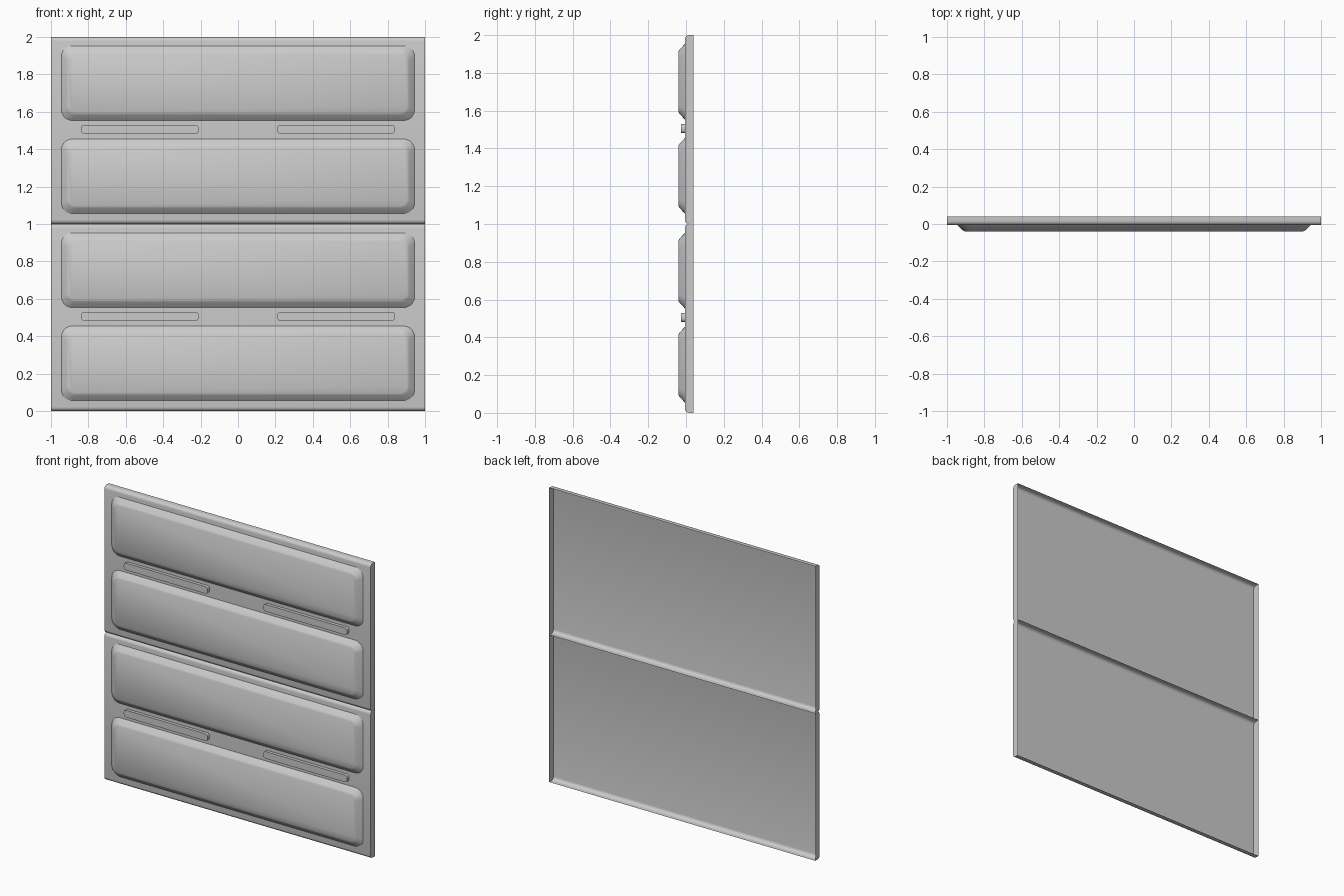
import bpy, bmesh
from math import sin, cos, pi, radians

cube = bpy.data.objects.get("Cube")
if cube:
    bpy.data.objects.remove(cube)

GREY = (0.6, 0.6, 0.6, 1)
metal = bpy.data.materials.new("grey metal")
metal.use_nodes = True
metal.diffuse_color = GREY
metal.node_tree.nodes["Principled BSDF"].inputs["Base Color"].default_value = GREY

BACK, SHEET = 0.04, -0.006   # open rear edge and front sheet, along y


def finish(name, bm):
    mesh = bpy.data.meshes.new(name)
    bm.to_mesh(mesh)
    bm.free()
    mesh.materials.append(metal)
    ob = bpy.data.objects.new(name, mesh)
    bpy.context.collection.objects.link(ob)
    bpy.ops.object.select_all(action='DESELECT')
    ob.select_set(True)
    bpy.context.view_layer.objects.active = ob
    bpy.ops.object.shade_smooth_by_angle(angle=radians(35))


def pan(name, z0, z1, r=0.022, steps=4):
    """Thin folded sheet with rounded long edges, walled ends and an open back."""
    arc = [pi / 2 * i / steps for i in range(steps + 1)]
    prof = [(BACK, z0)]
    prof += [(SHEET + r - r * sin(a), z0 + r - r * cos(a)) for a in arc]
    prof += [(SHEET + r - r * cos(a), z1 - r + r * sin(a)) for a in arc]
    prof += [(BACK, z1)]
    bm = bmesh.new()
    left, right = [[bm.verts.new((x, y, z)) for y, z in prof] for x in (1, -1)]
    for i in range(len(prof) - 1):
        bm.faces.new((right[i], left[i], left[i + 1], right[i + 1]))
    bm.faces.new(left[::-1])
    bm.faces.new(right)
    finish(name, bm)


def raised(name, x0, x1, z0, z1, layers):
    """Rounded rectangle rising from the sheet; layers are (inset, height, radius)."""
    bm = bmesh.new()
    corners = [(x1, z1, -1, -1), (x0, z1, 1, -1), (x0, z0, 1, 1), (x1, z0, -1, 1)]
    rings = []
    for inset, height, r in layers:
        ring = []
        for q, (cx, cz, sx, sz) in enumerate(corners):
            for i in range(6):
                a = (q + i / 5) * pi / 2
                ring.append(bm.verts.new((cx + sx * (inset + r) + r * cos(a),
                                          SHEET - height,
                                          cz + sz * (inset + r) + r * sin(a))))
        rings.append(ring)
    for low, high in zip(rings, rings[1:]):
        for i in range(len(low)):
            j = (i + 1) % len(low)
            bm.faces.new((low[i], low[j], high[j], high[i]))
    bm.faces.new(rings[-1])
    finish(name, bm)


PANEL = [(0, 0, 0.06), (0.03, 0.028, 0.045), (0.04, 0.034, 0.04)]
RIB = [(0, 0, 0.018), (0, 0.021, 0.018)]

for level, z in (("lower", 0), ("upper", 1)):
    pan(level + "_door_sheet", z, z + 1)
    # two wide embossed panels on each sheet
    for part, base in (("bottom", 0.055), ("top", 0.553)):
        raised(f"{level}_{part}_panel", -0.945, 0.945, z + base, z + base + 0.4, PANEL)
    # pair of narrow ribs between the panels
    for side, x0 in (("left", 0.21), ("right", -0.84)):
        raised(f"{level}_{side}_rib", x0, x0 + 0.63, z + 0.482, z + 0.53, RIB)
